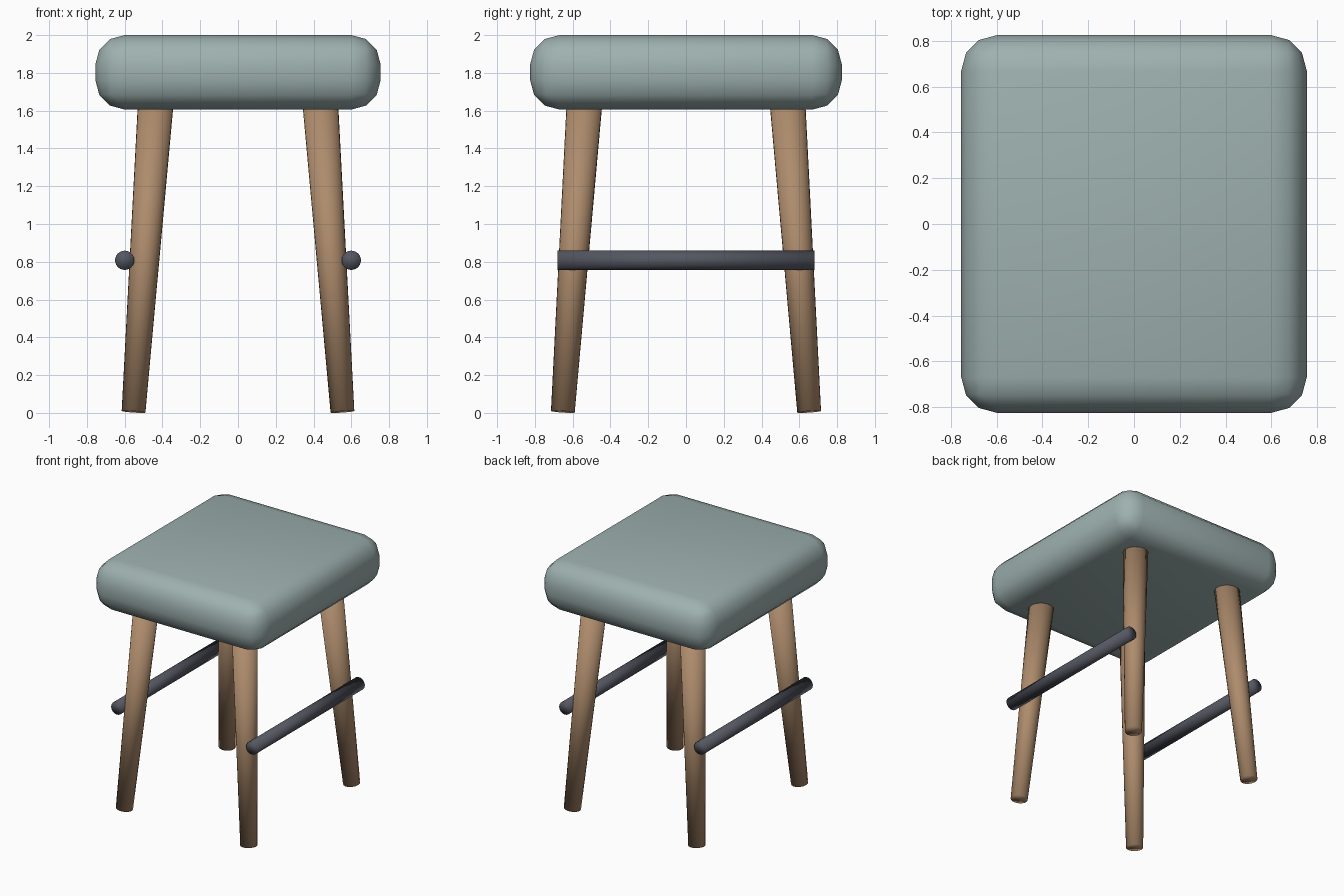
import bpy
import bmesh
from mathutils import Matrix, Vector

if "Cube" in bpy.data.objects:
    bpy.data.objects.remove(bpy.data.objects["Cube"], do_unlink=True)


def make_material(name, rgb):
    mat = bpy.data.materials.new(name)
    mat.use_nodes = True
    colour = (*rgb, 1.0)
    mat.diffuse_color = colour
    mat.node_tree.nodes["Principled BSDF"].inputs["Base Color"].default_value = colour
    return mat


def make_object(name, bm, mat):
    for face in bm.faces:
        face.smooth = True
    mesh = bpy.data.meshes.new(name)
    bm.to_mesh(mesh)
    bm.free()
    mesh.materials.append(mat)
    obj = bpy.data.objects.new(name, mesh)
    bpy.context.collection.objects.link(obj)
    return obj


def rod(name, start, end, r_start, r_end, mat):
    """Round, optionally tapered rod between two points."""
    start, end = Vector(start), Vector(end)
    axis = end - start
    turn = axis.to_track_quat("Z", "Y").to_matrix().to_4x4()
    bm = bmesh.new()
    bmesh.ops.create_cone(
        bm, cap_ends=True, segments=24, radius1=r_start, radius2=r_end,
        depth=axis.length, matrix=Matrix.Translation((start + end) / 2) @ turn)
    return make_object(name, bm, mat)


fabric = make_material("sage fabric", (0.34, 0.44, 0.43))
wood = make_material("warm wood", (0.42, 0.26, 0.15))
metal = make_material("dark metal", (0.09, 0.095, 0.12))

# Padded seat with rounded edges
bm = bmesh.new()
bmesh.ops.create_cube(bm, size=1, matrix=Matrix.Translation((0, 0, 1.803))
                      @ Matrix.Diagonal((1.51, 1.65, 0.394, 1)))
seat = make_object("seat", bm, fabric)
bevel = seat.modifiers.new("rounded edges", "BEVEL")
bevel.width = 0.155
bevel.segments = 3

for side, sx in (("left", 1), ("right", -1)):
    # Splayed, tapered legs
    for end, sy in (("front", -1), ("back", 1)):
        rod(f"{end}_{side}_leg", (0.553 * sx, 0.652 * sy, 0.006),
            (0.437 * sx, 0.539 * sy, 1.62), 0.063, 0.094, wood)
    # Side rail outside the legs
    rod(f"{side}_rail", (0.6 * sx, -0.68, 0.808), (0.6 * sx, 0.68, 0.808),
        0.051, 0.051, metal)
